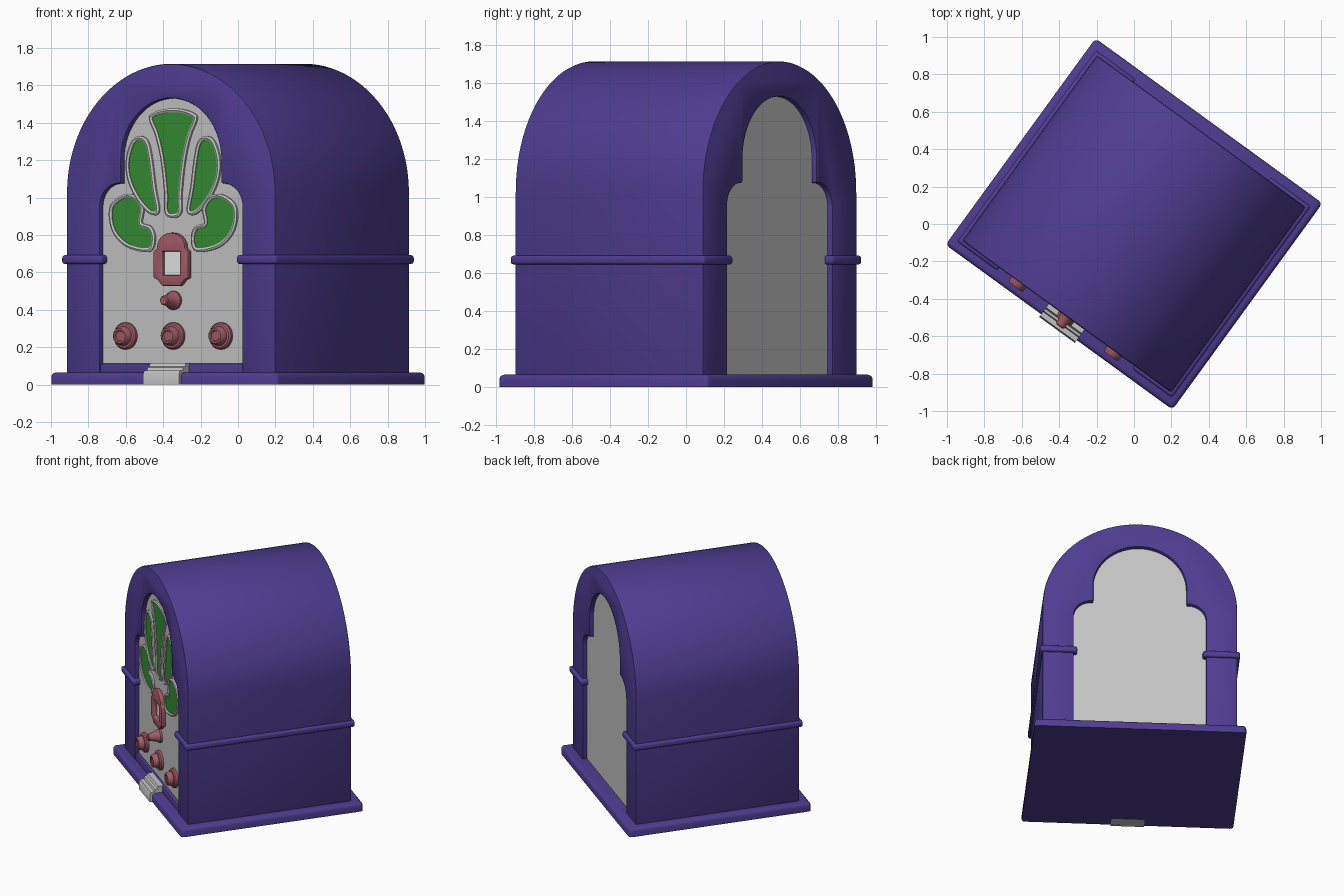
import bpy, bmesh
from math import radians, pi, sin, cos
from mathutils import Matrix, Vector

if "Cube" in bpy.data.objects:
    bpy.data.objects.remove(bpy.data.objects["Cube"])

parts = []
TURN = Matrix.Rotation(radians(-36), 4, 'Z')   # the cabinet stands turned on its spot
FRONT, PANEL = -0.612, -0.58


def material(name, r, g, b):
    m = bpy.data.materials.new(name)
    m.use_nodes = True
    m.diffuse_color = (r, g, b, 1)
    m.node_tree.nodes["Principled BSDF"].inputs["Base Color"].default_value = (r, g, b, 1)
    return m


purple = material("purple cabinet", 0.080, 0.045, 0.285)
grey = material("light grey", 0.56, 0.56, 0.56)
green = material("green cloth", 0.037, 0.27, 0.037)
rose = material("dusty rose", 0.36, 0.105, 0.135)
white = material("dial white", 0.85, 0.85, 0.85)


def finish(name, bm, mat, bevel=0, segments=2, keep_bottom=False):
    bmesh.ops.recalc_face_normals(bm, faces=bm.faces)
    if bevel:
        low = min(v.co.z for v in bm.verts) + 0.001
        edges = [e for e in bm.edges if len(e.link_faces) == 2 and e.calc_face_angle(0) > 0.7
                 and not (keep_bottom and all(v.co.z < low for v in e.verts))]
        bmesh.ops.bevel(bm, geom=edges, offset=bevel, segments=segments,
                        affect='EDGES', profile=0.5, clamp_overlap=True)
    mesh = bpy.data.meshes.new(name)
    bm.to_mesh(mesh)
    bm.free()
    mesh.materials.append(mat)
    ob = bpy.data.objects.new(name, mesh)
    bpy.context.collection.objects.link(ob)
    parts.append(ob)
    return ob


def slab(name, loops, y0, y1, mat, bevel=0):
    """Extrude an x-z outline, with optional hole loops, from y0 to y1."""
    bm = bmesh.new()
    edges = []
    for loop in loops:
        vs = [bm.verts.new((x, y0, z)) for x, z in loop]
        if len(loops) == 1:
            bm.faces.new(vs)
        else:
            edges += [bm.edges.new((a, b)) for a, b in zip(vs, vs[1:] + vs[:1])]
    if edges:
        bmesh.ops.triangle_fill(bm, edges=edges, use_beauty=True)
    ext = bmesh.ops.extrude_face_region(bm, geom=bm.faces[:])
    moved = [g for g in ext["geom"] if isinstance(g, bmesh.types.BMVert)]
    bmesh.ops.translate(bm, verts=moved, vec=(0, y1 - y0, 0))
    return finish(name, bm, mat, bevel)


def box(name, lo, hi, mat, bevel=0, segments=2, keep_bottom=False):
    bm = bmesh.new()
    lo, hi = Vector(lo), Vector(hi)
    bmesh.ops.create_cube(bm, size=1, matrix=Matrix.Translation((lo + hi) / 2)
                          @ Matrix.Diagonal((*(hi - lo), 1)))
    return finish(name, bm, mat, bevel, segments, keep_bottom)


def lathe(name, x, z, profile, mat):
    """Turn (radius, y) points about an axis running front to back."""
    bm = bmesh.new()
    vs = [bm.verts.new((x + r, y, z)) for r, y in profile]
    edges = [bm.edges.new(p) for p in zip(vs, vs[1:])]
    bmesh.ops.spin(bm, geom=vs + edges, cent=(x, 0, z), axis=(0, 1, 0),
                   angle=2 * pi, steps=28, use_merge=True)
    bmesh.ops.remove_doubles(bm, verts=bm.verts, dist=0.0003)
    return finish(name, bm, mat)


def arc(cx, cz, r, a0, a1, n):
    return [(cx + r * cos(radians(a0 + (a1 - a0) * i / n)),
             cz + r * sin(radians(a0 + (a1 - a0) * i / n))) for i in range(n + 1)]


def mirrored(points):
    return [(-x, z) for x, z in reversed(points)]


def smooth_loop(pts, n=6):
    """Closed smooth curve through the points."""
    out, c = [], len(pts)
    for i in range(c):
        a, b, d, e = (Vector(pts[(i + k) % c]) for k in (-1, 0, 1, 2))
        for s in range(n):
            t = s / n
            p = 0.5 * (2 * b + (d - a) * t + (2 * a - 5 * b + 4 * d - e) * t * t
                       + (3 * b - a - 3 * d + e) * t ** 3)
            out.append((p.x, p.y))
    return out


# Base plinth
box("base", (-0.75, -0.682, 0), (0.75, 0.682, 0.065), purple, 0.025, 3, True)

# Arched cabinet shell with a stepped, round-topped opening through it
half = [(0.47, 0.04)] + arc(0.345, 0.95, 0.125, 0, 90, 8) \
    + [(0.33, 1.075)] + arc(0, 1.2, 0.33, 0, 90, 16)
opening = half + mirrored(half)[1:]
outer = [(0.69, 0.04)] + arc(0, 1.025, 0.69, 0, 180, 48) + [(-0.69, 0.04)]
slab("cabinet_shell", [outer + opening[::-1]], FRONT, -FRONT, purple, 0.01)

# Recessed front and back panels, and the front sill
slab("front_panel", [opening], PANEL, PANEL + 0.02, grey)
slab("back_panel", [opening], -PANEL - 0.02, -PANEL, grey)
box("front_sill", (-0.472, -0.607, 0.05), (0.472, -0.56, 0.112), purple, 0.01)

# Moulding around each side of the cabinet
for side, s in (("left", 1), ("right", -1)):
    xs = sorted((s * 0.445, s * 0.71))
    box(side + "_moulding", (xs[0], -0.632, 0.645), (xs[1], 0.632, 0.692), purple, 0.015, 3)

# Grille petals: green cloth inside raised grey rims
centre_half = [(0.04, 0.915), (0.047, 1.03), (0.07, 1.2), (0.105, 1.33),
               (0.146, 1.415), (0.135, 1.44), (0.07, 1.46)]
centre_petal = centre_half + [(0, 1.466)] + mirrored(centre_half)
inner_petal = [(0.215, 1.318), (0.172, 1.29), (0.148, 1.2), (0.125, 1.05), (0.102, 0.93),
               (0.155, 0.925), (0.235, 1.0), (0.29, 1.1), (0.30, 1.2), (0.265, 1.295)]
outer_petal = [(0.315, 1.008), (0.40, 0.96), (0.41, 0.88), (0.375, 0.8), (0.29, 0.74),
               (0.16, 0.72), (0.13, 0.775), (0.15, 0.835), (0.215, 0.86), (0.205, 0.94),
               (0.245, 0.995)]
petals = [("centre_petal", centre_petal)]
for name, pts in (("inner_petal", inner_petal), ("outer_petal", outer_petal)):
    petals += [("left_" + name, pts), ("right_" + name, mirrored(pts))]


def rim(name, loop):
    cu = bpy.data.curves.new(name, 'CURVE')
    cu.dimensions = '3D'
    cu.bevel_depth, cu.bevel_resolution = 0.012, 1
    sp = cu.splines.new('POLY')
    sp.points.add(len(loop) - 1)
    for p, (x, z) in zip(sp.points, loop):
        p.co = (x, PANEL - 0.008, z, 1)
    sp.use_cyclic_u = True
    cu.materials.append(grey)
    ob = bpy.data.objects.new(name, cu)
    bpy.context.collection.objects.link(ob)
    bpy.ops.object.select_all(action='DESELECT')
    ob.select_set(True)
    bpy.context.view_layer.objects.active = ob
    bpy.ops.object.convert(target='MESH')
    parts.append(bpy.context.view_layer.objects.active)


for name, pts in petals:
    loop = smooth_loop(pts)
    slab(name + "_cloth", [loop], PANEL - 0.009, PANEL - 0.001, green)
    rim(name + "_rim", loop)

# Dial surround with side lugs, domed top and a square window
right = [(0.06, 0.528), (0.09, 0.56), (0.115, 0.57), (0.115, 0.715), (0.096, 0.725)]
dome = [(x * 1.2, z) for x, z in arc(0, 0.735, 0.077, 0, 180, 16)]
window = [(-0.06, 0.585), (0.06, 0.585), (0.06, 0.712), (-0.06, 0.712)]
slab("dial_surround", [right + dome + mirrored(right), window], PANEL - 0.033, PANEL, rose, 0.006)
slab("dial_face", [window], PANEL - 0.004, PANEL, white)

# Control knobs
for name, x in (("right_knob", -0.315), ("centre_knob", 0), ("left_knob", 0.315)):
    lathe(name, x, 0.26, [(0.072, PANEL), (0.072, -0.597), (0.064, -0.606), (0.052, -0.608),
                          (0.046, -0.64), (0.04, -0.646), (0.03, -0.646), (0.026, -0.64),
                          (0, -0.64)], rose)
lathe("tuning_knob", 0, 0.45, [(0.05, PANEL), (0.05, -0.595), (0.042, -0.605), (0.027, -0.655),
                               (0.026, -0.672), (0.02, -0.678), (0, -0.678)], rose)

# Stepped metal badge clipped over the front edge of the base
bm = bmesh.new()
steps = [(-0.60, 0), (-0.70, 0), (-0.70, 0.055), (-0.692, 0.074), (-0.665, 0.076),
         (-0.66, 0.092), (-0.645, 0.097), (-0.637, 0.115), (-0.60, 0.115)]
face = bm.faces.new([bm.verts.new((-0.118, y, z)) for y, z in steps])
ext = bmesh.ops.extrude_face_region(bm, geom=[face])
bmesh.ops.translate(bm, verts=[g for g in ext["geom"] if isinstance(g, bmesh.types.BMVert)],
                    vec=(0.236, 0, 0))
finish("base_badge", bm, grey)

# Turn everything and shade smooth with sharp edges kept
bpy.ops.object.select_all(action='DESELECT')
for ob in parts:
    ob.data.transform(TURN)
    ob.select_set(True)
bpy.context.view_layer.objects.active = parts[0]
bpy.ops.object.shade_smooth_by_angle(angle=radians(35))
